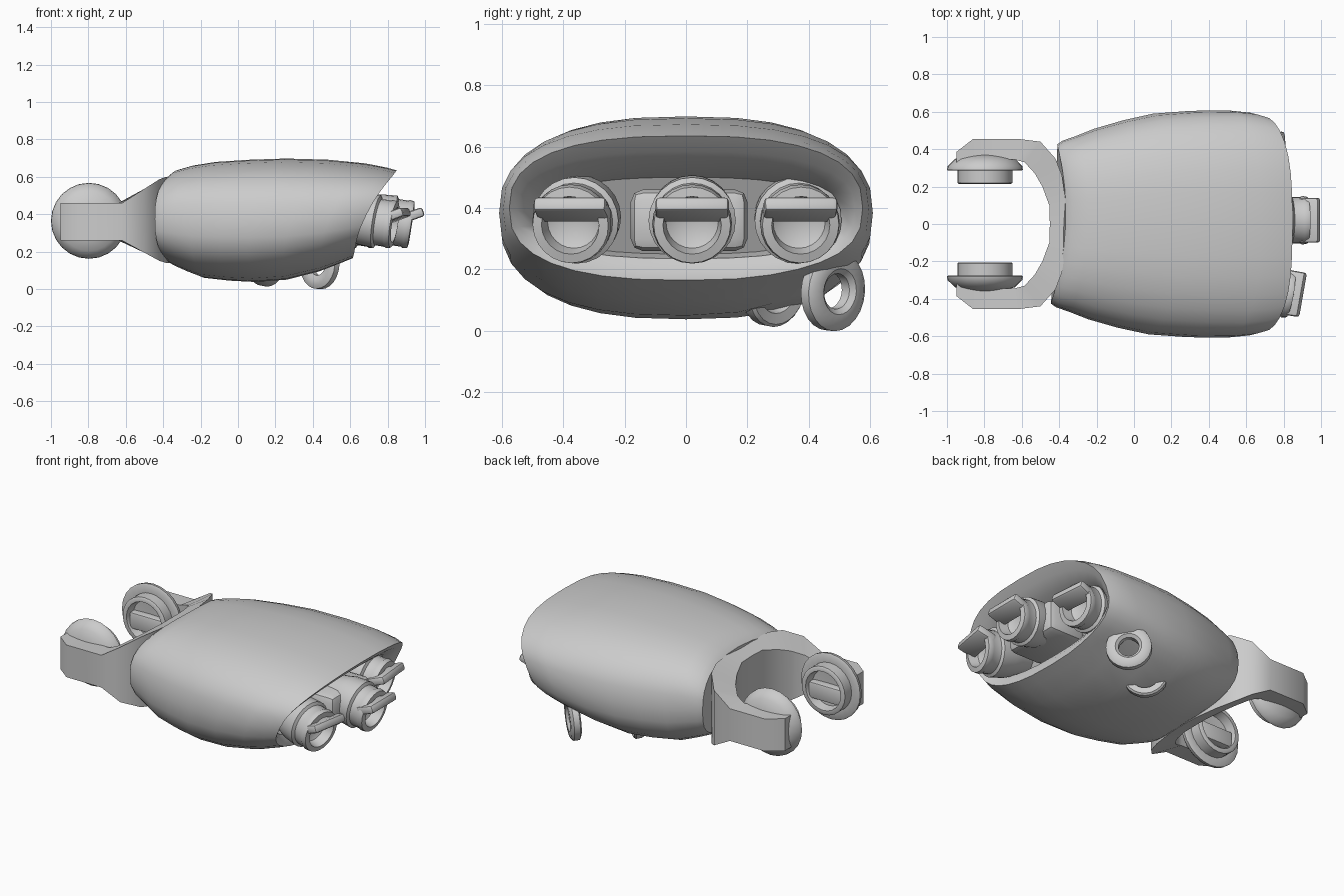
import bpy, bmesh, math
from mathutils import Matrix, Vector

if "Cube" in bpy.data.objects:
    bpy.data.objects.remove(bpy.data.objects["Cube"])


def finish(name, bm, angle=40):
    bmesh.ops.recalc_face_normals(bm, faces=bm.faces)
    me = bpy.data.meshes.new(name)
    bm.to_mesh(me)
    bm.free()
    ob = bpy.data.objects.new(name, me)
    bpy.context.collection.objects.link(ob)
    bpy.ops.object.select_all(action='DESELECT')
    bpy.context.view_layer.objects.active = ob
    ob.select_set(True)
    bpy.ops.object.shade_smooth_by_angle(angle=math.radians(angle))
    return ob


def skin(name, rings, caps=True, closed=False, angle=40):
    """Join equal rings of points into one surface."""
    bm = bmesh.new()
    vr = [[bm.verts.new(p) for p in r] for r in rings]
    pairs = list(zip(vr, vr[1:])) + ([(vr[-1], vr[0])] if closed else [])
    n = len(vr[0])
    for a, b in pairs:
        for i in range(n):
            j = (i + 1) % n
            bm.faces.new((a[i], a[j], b[j], b[i]))
    if caps and not closed:
        bm.faces.new(vr[0])
        bm.faces.new(vr[-1])
    return finish(name, bm, angle)


def lathe(name, profile, loc, axis, n=24, closed=False):
    """Turn (distance along axis, radius) points around an axis."""
    m = Matrix.Translation(loc) @ Vector(axis).to_track_quat('Z', 'Y').to_matrix().to_4x4()
    rings = [[m @ Vector((r * math.cos(k * math.tau / n), r * math.sin(k * math.tau / n), a))
              for k in range(n)] for a, r in profile]
    return skin(name, rings, closed=closed)


def box(name, size, m, bevel=0.01):
    bm = bmesh.new()
    bmesh.ops.create_cube(bm, size=1, matrix=m @ Matrix.Diagonal((*size, 1)))
    bmesh.ops.bevel(bm, geom=bm.edges[:], offset=bevel, segments=2, affect='EDGES', profile=0.5)
    return finish(name, bm)


# palm shell: rounded sections (position, half width, bottom, top, inset from rim)
sections = [(0, .425, .145, .605, 0), (.03, .445, .125, .635, 0), (.1, .47, .095, .66, 0),
            (.2, .51, .06, .68, 0), (.35, .555, .045, .692, 0), (.5, .59, .038, .698, 0),
            (.68, .605, .05, .692, 0), (.85, .608, .095, .672, 0), (.95, .595, .14, .65, 0),
            (1, .575, .165, .635, 0), (1, .55, .20, .585, .02), (1, .51, .235, .53, .06),
            (1, .48, .25, .50, .15)]


def palm_ring(t, w, z0, z1, inset, n=32):
    pts = []
    for k in range(n):
        a = k * math.tau / n
        c, s = math.cos(a), math.sin(a)
        y = w * math.copysign(abs(c) ** .78, c)
        z = (z0 + z1) / 2 + (z1 - z0) / 2 * math.copysign(abs(s) ** .78, s)
        left = -.365 - .35 * y * y + .04 * y
        right = .6 + .5 * (z - .14) - .05 * (y / .6) ** 4 - inset
        x = left + (right - left) * t
        # shallow hollow around the thumb hinge
        if s < 0 and not inset:
            z += .05 * -s * math.exp(-((x - .36) ** 2 + (y - .4) ** 2) / .03)
        pts.append((x, y, z))
    return pts


skin("palm_shell", [palm_ring(*s) for s in sections])

# finger knuckles: stepped collar with a cross tab, set in the front opening
collar = [(-.28, .10), (-.2, .12), (-.15, .135), (-.06, .142), (-.05, .125), (.0, .125),
          (.01, .13), (.035, .125), (.04, .095), (-.02, .085), (-.04, .05)]
for label, x, y, yaw in (("outer", .80, -.37, -10), ("middle", .89, .02, 0), ("inner", .71, .37, 5)):
    rot = Matrix.Rotation(math.radians(yaw), 4, 'Z') @ Matrix.Rotation(math.radians(9), 4, 'Y')
    loc = Vector((x, y, .35))
    lathe(label + "_knuckle_collar", collar, loc, rot @ Vector((1, 0, 0)))
    tilt = Matrix.Rotation(math.radians(yaw), 4, 'Z') @ Matrix.Rotation(math.radians(-20), 4, 'Y')
    box(label + "_knuckle_tab", (.12, .24, .05),
        Matrix.Translation(loc + Vector((.045, 0, .045))) @ tilt, .015)

# housing that carries the middle knuckle
box("knuckle_housing", (.26, .38, .2), Matrix.Translation((.65, .01, .36)), .04)

# wrist fork: U-shaped sweep, flared where it meets the palm
half = [((-.45, 0), (-.36, 0)), ((-.453, .1), (-.365, .12)), ((-.49, .2), (-.385, .26)),
        ((-.53, .27), (-.42, .35)), ((-.585, .33), (-.50, .44)), ((-.64, .345), (-.62, .455)),
        ((-.86, .345), (-.86, .455)), ((-.95, .32), (-.95, .385))]


def zspan(x):
    f = min(max((x + .62) / .22, 0), 1)
    return .26 - .12 * f, .46 + .14 * f


path = [((i[0], -i[1]), (o[0], -o[1])) for i, o in reversed(half[1:])] + half
rings = []
for i, o in path:
    (i0, i1), (o0, o1) = zspan(i[0]), zspan(o[0])
    rings.append([(*i, i0), (*o, o0), (*o, o1), (*i, i1)])
skin("wrist_fork", rings, angle=50)

# wrist hinge sockets: domed disc outside, ring and cross plate inside
disc = [(-.085, .02), (-.08, .09), (-.058, .16), (-.02, .2), (0, .203), (.005, .195), (.005, .148),
        (.07, .148), (.075, .14), (.075, .12), (.02, .11), (.015, .03)]
for side, s in (("left", 1), ("right", -1)):
    lathe(side + "_wrist_socket", disc, (-.797, .285 * s + .005, .365), (0, -s, 0))
    box(side + "_wrist_plate", (.22, .07, .1), Matrix.Translation((-.797, .26 * s + .005, .34)))

# thumb hinge under the palm: thick ring and a thinner cup facing it
ring = [(-.02, .13), (.015, .13), (.03, .11), (.03, .075), (.015, .058), (-.02, .058), (-.03, .08), (-.03, .11)]
lathe("thumb_ring", ring, (.44, .48, .13), (1, 1, -.1), closed=True)
cup = [(-.06, .08), (-.05, .11), (-.01, .13), (.025, .13), (.035, .12), (.03, .085), (0, .075), (-.01, .03)]
lathe("thumb_cup", cup, (.15, .28, .145), (1, 1, -.2))
